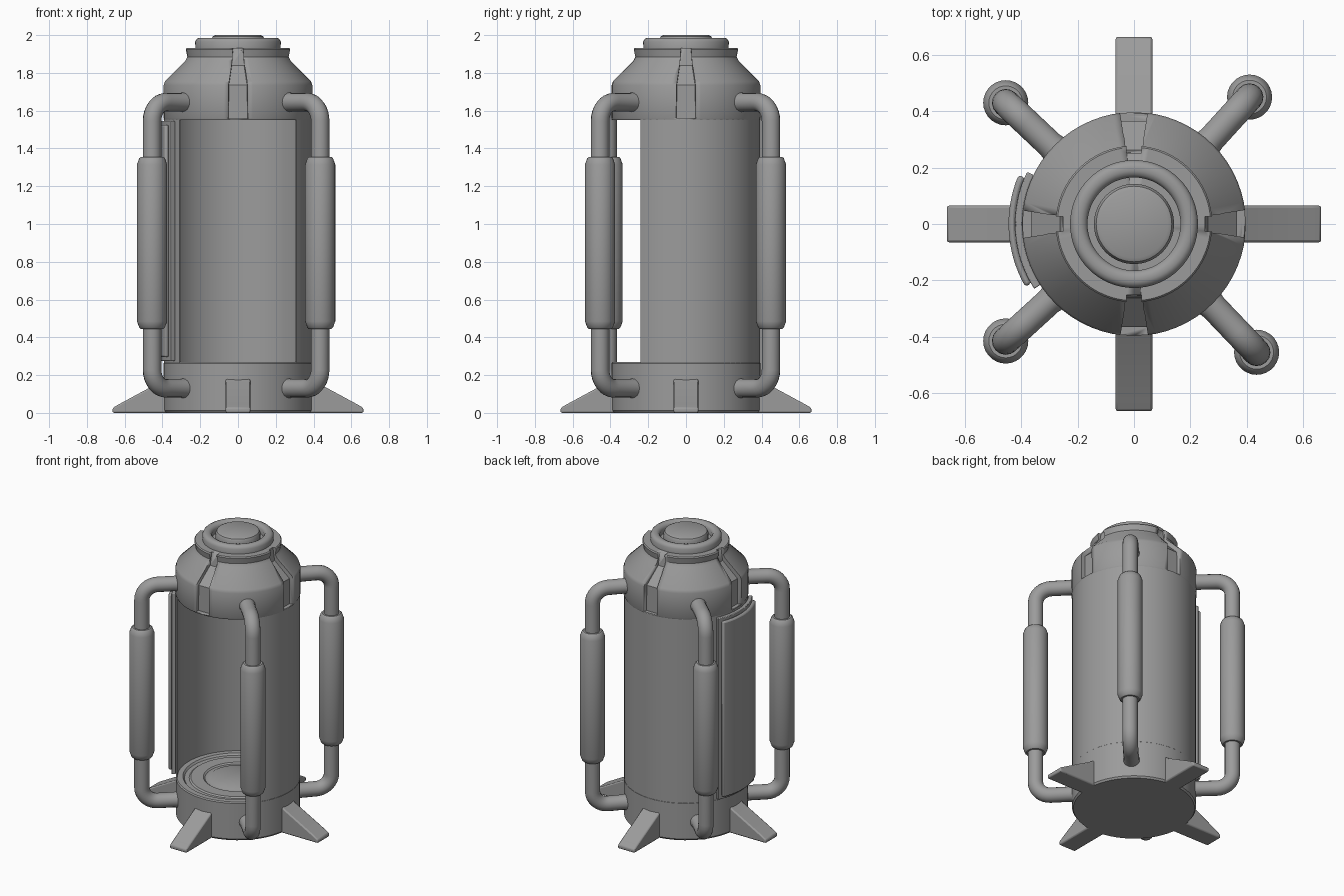
import bpy, bmesh, math
from mathutils import Vector, Matrix

if "Cube" in bpy.data.objects:
    bpy.data.objects.remove(bpy.data.objects["Cube"])

# dark grey metal for every part
metal = bpy.data.materials.new("dark_metal")
metal.diffuse_color = (0.33, 0.33, 0.33, 1)
metal.use_nodes = True
metal.node_tree.nodes["Principled BSDF"].inputs["Base Color"].default_value = metal.diffuse_color


def finish(name, bm, angle=35, bevel=0):
    bmesh.ops.remove_doubles(bm, verts=bm.verts, dist=1e-5)
    bmesh.ops.recalc_face_normals(bm, faces=bm.faces)
    me = bpy.data.meshes.new(name)
    bm.to_mesh(me)
    bm.free()
    me.materials.append(metal)
    ob = bpy.data.objects.new(name, me)
    bpy.context.collection.objects.link(ob)
    if bevel:
        m = ob.modifiers.new("bevel", 'BEVEL')
        m.width, m.segments, m.limit_method = bevel, 2, 'ANGLE'
    smooth(ob, angle)
    return ob


def smooth(ob, angle=35):
    bpy.ops.object.select_all(action='DESELECT')
    bpy.context.view_layer.objects.active = ob
    ob.select_set(True)
    bpy.ops.object.shade_smooth_by_angle(angle=math.radians(angle))


def lathe(name, profile, start=0, sweep=360, steps=64, loc=(0, 0, 0), closed=False, bevel=0):
    """Revolve (radius, z) points about z; closed loops with a partial sweep get end caps."""
    bm = bmesh.new()
    full = sweep == 360
    rings = []
    for i in range(steps if full else steps + 1):
        a = math.radians(start + sweep * i / steps)
        rings.append([bm.verts.new((loc[0] + r * math.cos(a), loc[1] + r * math.sin(a), loc[2] + z))
                      for r, z in profile])
    n = len(profile)
    for i in range(steps):
        p, q = rings[i], rings[(i + 1) % len(rings)]
        for j in range(n if closed else n - 1):
            k = (j + 1) % n
            bm.faces.new((p[j], q[j], q[k], p[k]))
    if closed and not full:
        bm.faces.new(rings[0])
        bm.faces.new(rings[-1])
    bmesh.ops.dissolve_degenerate(bm, dist=1e-6, edges=bm.edges)
    return finish(name, bm, bevel=bevel)


def loft(name, sections, angle, bevel=0):
    """Join four-sided sections into a solid, turned about z."""
    bm = bmesh.new()
    rows = [[bm.verts.new(v) for v in s] for s in sections]
    for p, q in zip(rows, rows[1:]):
        for j in range(4):
            bm.faces.new((p[j], p[(j + 1) % 4], q[(j + 1) % 4], q[j]))
    bm.faces.new(rows[0])
    bm.faces.new(rows[-1])
    bmesh.ops.transform(bm, matrix=Matrix.Rotation(math.radians(angle), 4, 'Z'), verts=bm.verts)
    return finish(name, bm, bevel=bevel)


# base drum with ringed floor
lathe("base", [(0, 0), (0.385, 0), (0.394, 0.012), (0.394, 0.262), (0.388, 0.27), (0.35, 0.27),
               (0.34, 0.258), (0.31, 0.258), (0.30, 0.266), (0.22, 0.266), (0.21, 0.258),
               (0.19, 0.258), (0.18, 0.264), (0, 0.264)])

# thin rear wall, open at the front
lathe("wall", [(0.384, 0.26), (0.393, 0.26), (0.393, 1.56), (0.384, 1.56)],
      start=-38, sweep=256, steps=48, closed=True)

# curved door slid round to the left, in two layers
lathe("door_inner", [(0.396, 0.275), (0.422, 0.275), (0.422, 1.545), (0.396, 1.545)],
      start=154, sweep=59, steps=16, closed=True, bevel=0.004)
lathe("door_outer", [(0.42, 0.295), (0.445, 0.295), (0.445, 1.525), (0.42, 1.525)],
      start=157, sweep=53, steps=16, closed=True, bevel=0.01)

# domed head
head = lathe("head", [(0, 1.55), (0.392, 1.55), (0.397, 1.56), (0.397, 1.735), (0.39, 1.755),
                      (0.28, 1.865), (0.27, 1.885), (0.278, 1.925), (0.272, 1.932), (0, 1.932)])

# four tapering slots cut in the head
for i in range(4):
    rows = [(0.365, 1.558, 0.05), (0.365, 1.735, 0.048), (0.262, 1.84, 0.032), (0.250, 1.95, 0.025)]
    cut = loft("slot_cutter", [[(r, -w, z), (0.6, -w * 1.4, z), (0.6, w * 1.4, z), (r, w, z)]
                               for r, z, w in rows], i * 90)
    cut.hide_render = True
    cut.hide_set(True)
    m = head.modifiers.new("slot", 'BOOLEAN')
    m.operation, m.solver, m.object = 'DIFFERENCE', 'EXACT', cut

# rounded ring and button on top
lathe("cap_ring", [(0.165, 1.92), (0.225, 1.92), (0.227, 1.965), (0.218, 1.98), (0.205, 1.986),
                   (0.188, 1.986), (0.174, 1.98), (0.165, 1.966)], closed=True)
lathe("cap_button", [(0.142, 1.92), (0.142, 1.978), (0.134, 1.993), (0.12, 2.0), (0, 2.0)])

# four splayed feet
for i in range(4):
    rows = [(0.33, 0.225), (0.40, 0.17), (0.63, 0.046), (0.664, 0.026)]
    loft("foot_%d" % (i + 1), [[(r, -0.065, 0), (r, 0.065, 0), (r, 0.065, z), (r, -0.065, z)]
                               for r, z in rows], i * 90, bevel=0.008)

# four bent side pipes with thick sleeves
for i, (x, y) in enumerate([(0.41, 0.45), (-0.455, 0.43), (-0.455, -0.415), (0.435, -0.455)]):
    d = Vector((x, y, 0))
    R = d.length
    d.normalize()
    path = []
    lo, hi, bend = 0.13, 1.645, 0.10
    path.append((0.34, lo, 1.25))
    path.append((0.41, lo, 1))
    for k in range(9):
        a = math.pi / 2 * k / 8
        path.append((R - bend + bend * math.sin(a), lo + bend - bend * math.cos(a), 1))
    path += [(r, lo + hi - z, s) for r, z, s in reversed(path)]
    cu = bpy.data.curves.new("pipe_%d" % (i + 1), 'CURVE')
    cu.dimensions = '3D'
    cu.bevel_depth, cu.bevel_resolution, cu.use_fill_caps = 0.049, 6, True
    cu.materials.append(metal)
    sp = cu.splines.new('POLY')
    sp.points.add(len(path) - 1)
    for p, (r, z, s) in zip(sp.points, path):
        p.co = (*(d * r + Vector((0, 0, z))), 1)
        p.radius = s
    pipe = bpy.data.objects.new(cu.name, cu)
    bpy.context.collection.objects.link(pipe)
    bpy.ops.object.select_all(action='DESELECT')
    bpy.context.view_layer.objects.active = pipe
    pipe.select_set(True)
    bpy.ops.object.convert(target='MESH')
    smooth(bpy.context.view_layer.objects.active)
    lathe("sleeve_%d" % (i + 1), [(0, 0.445), (0.06, 0.445), (0.068, 0.452), (0.08, 0.485),
                                  (0.08, 1.315), (0.068, 1.348), (0.06, 1.355), (0, 1.355)],
          steps=28, loc=(x, y, 0))
